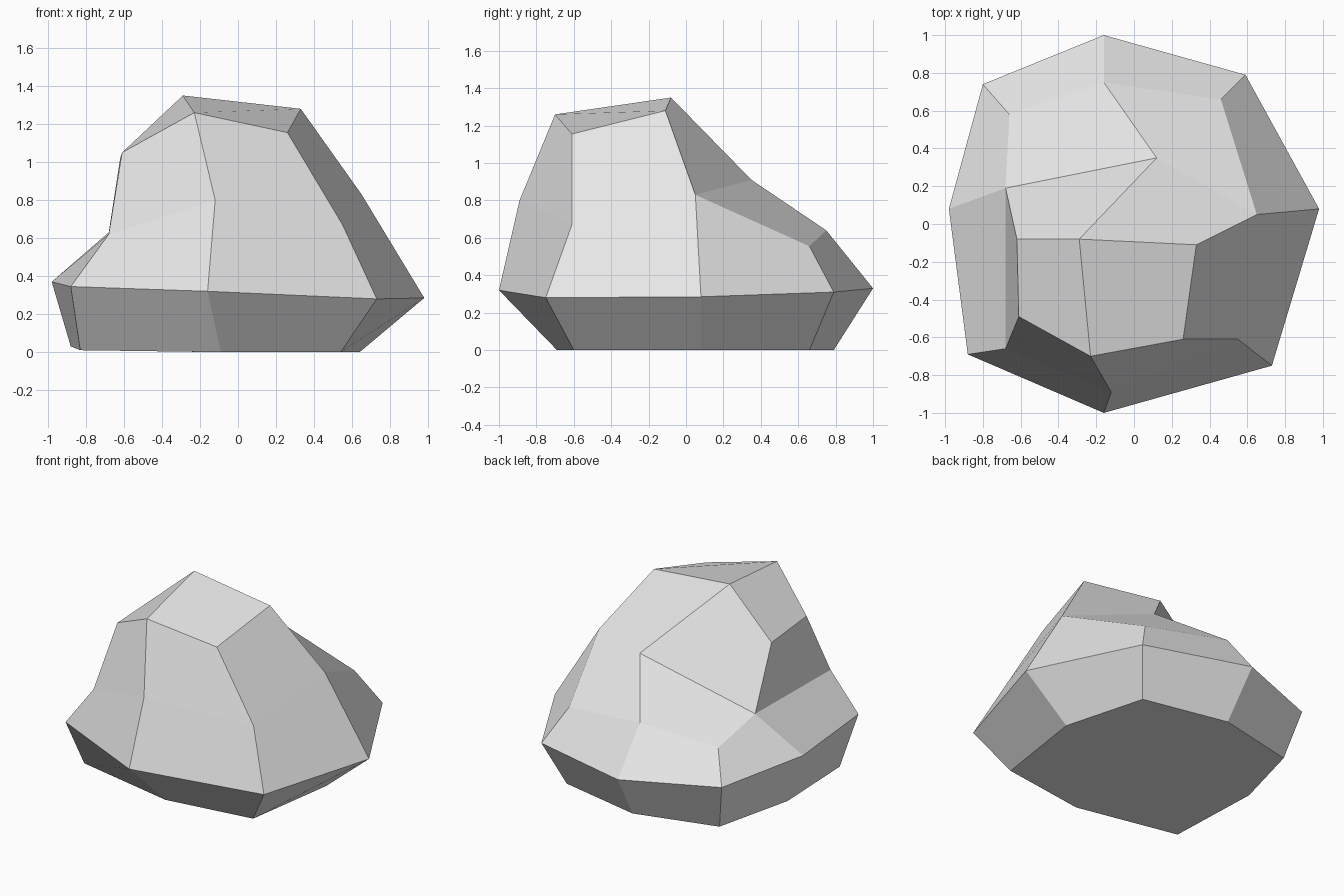
import bpy
import bmesh

# Remove the default object
default_object = bpy.data.objects.get("Cube")
if default_object:
    bpy.data.objects.remove(default_object, do_unlink=True)


def make_material(name, colour):
    material = bpy.data.materials.new(name)
    material.use_nodes = True
    material.diffuse_color = colour
    material.node_tree.nodes["Principled BSDF"].inputs["Base Color"].default_value = colour
    return material


def add_ring(mesh, points):
    return [mesh.verts.new(point) for point in points]


def bridge_rings(mesh, lower, upper):
    """Join two closed rings of equal length with a band of quads."""
    count = len(lower)
    for i in range(count):
        j = (i + 1) % count
        mesh.faces.new((lower[i], lower[j], upper[j], upper[i]))


def fill_grid(mesh, rows):
    """Fill a rectangular patch of vertices with quads."""
    for near, far in zip(rows, rows[1:]):
        for i in range(len(near) - 1):
            mesh.faces.new((near[i], near[i + 1], far[i + 1], far[i]))


# Each ring runs counter-clockwise, starting at the front corner
base_ring = [(-.09, -.69, 0), (.54, -.6, 0), (.64, .08, 0), (.48, .66, 0),
             (-.13, .79, 0), (-.72, .65, .01), (-.88, .11, .03), (-.83, -.55, .01)]
girth_ring = [(-.16, -1, .32), (.73, -.75, .28), (.98, .08, .285), (.59, .79, .31),
              (-.16, 1, .33), (-.8, .74, .345), (-.98, .08, .37), (-.88, -.69, .345)]
shoulder_ring = [(-.12, -.89, .8), (.55, -.61, .67), (.65, .05, .83), (.46, .66, .555),
                 (-.16, .75, .64), (-.66, .58, .53), (-.68, .19, .63), (-.68, -.66, .62)]

rock_mesh = bmesh.new()
base = add_ring(rock_mesh, base_ring)
girth = add_ring(rock_mesh, girth_ring)
shoulder = add_ring(rock_mesh, shoulder_ring)

# Crown: front brow, summit ridge and the hollow behind it
brow = add_ring(rock_mesh, [(-.61, -.49, 1.05), (-.23, -.7, 1.26), (.26, -.61, 1.155)])
ridge = add_ring(rock_mesh, [(-.62, -.08, 1.02), (-.29, -.08, 1.35), (.33, -.11, 1.28)])
hollow = rock_mesh.verts.new((.12, .35, .91))

# Flat underside, undercut band and lower slope
rock_mesh.faces.new(base[::-1])
bridge_rings(rock_mesh, base, girth)
bridge_rings(rock_mesh, girth, shoulder)

# Upper faces follow one strip from the front foot over the ridge to the back
front, front_left, left, back_left, back, back_right, right, front_right = shoulder
fill_grid(rock_mesh, [
    [front_right, front, front_left],
    brow,
    ridge,
    [right, hollow, left],
    [back_right, back, back_left],
])

# Side faces close the crown at both ends
rock_mesh.faces.new((front_left, left, ridge[-1], brow[-1]))
rock_mesh.faces.new((right, front_right, brow[0], ridge[0]))
bmesh.ops.recalc_face_normals(rock_mesh, faces=rock_mesh.faces[:])

data = bpy.data.meshes.new("boulder")
rock_mesh.to_mesh(data)
rock_mesh.free()
data.materials.append(make_material("stone_grey", (.8, .8, .8, 1)))
data.shade_flat()
boulder = bpy.data.objects.new("boulder", data)
bpy.context.scene.collection.objects.link(boulder)
